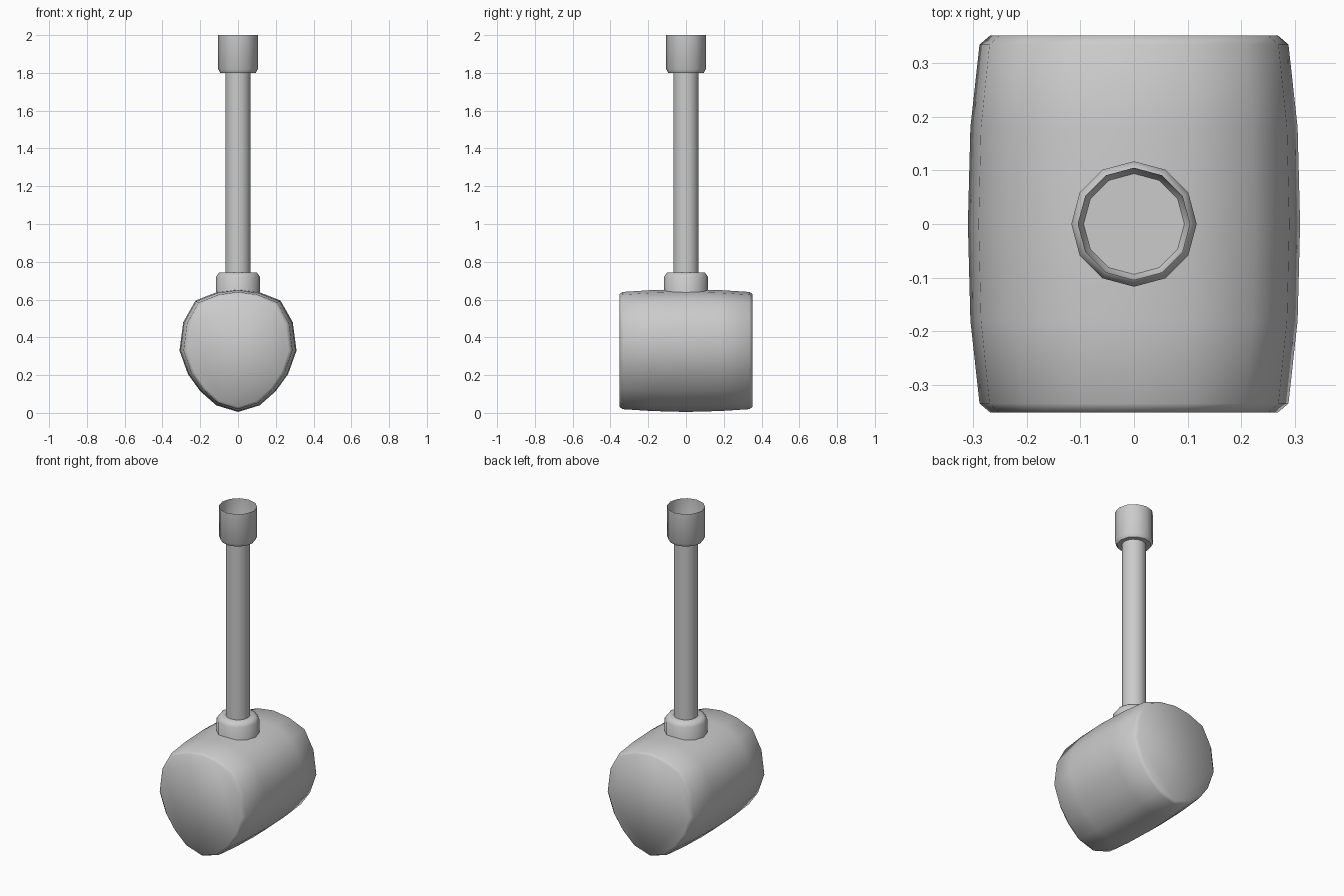
import bpy, bmesh, math

cube = bpy.data.objects.get("Cube")
if cube:
    bpy.data.objects.remove(cube, do_unlink=True)

grey = bpy.data.materials.new("plain grey")
grey.use_nodes = True
colour = (0.6, 0.6, 0.6, 1)
grey.diffuse_color = colour
grey.node_tree.nodes["Principled BSDF"].inputs["Base Color"].default_value = colour


def loft(name, rings, cap_start=False, cap_end=False, angle=60):
    """Skin a list of equal-length vertex rings."""
    bm = bmesh.new()
    rows = [[bm.verts.new(p) for p in ring] for ring in rings]
    for a, b in zip(rows, rows[1:]):
        for i in range(len(a)):
            j = (i + 1) % len(a)
            bm.faces.new((a[i], a[j], b[j], b[i]))
    if cap_start:
        bm.faces.new(rows[0][::-1])
    if cap_end:
        bm.faces.new(rows[-1])
    mesh = bpy.data.meshes.new(name)
    bm.to_mesh(mesh)
    bm.free()
    mesh.materials.append(grey)
    obj = bpy.data.objects.new(name, mesh)
    bpy.context.collection.objects.link(obj)
    bpy.ops.object.select_all(action="DESELECT")
    obj.select_set(True)
    bpy.context.view_layer.objects.active = obj
    bpy.ops.object.shade_smooth_by_angle(angle=math.radians(angle))
    return obj


def turned(name, profile, sides=12, **caps):
    """Stack of circles from (radius, height) pairs."""
    steps = [math.tau * i / sides for i in range(sides)]
    rings = [[(r * math.cos(t), r * math.sin(t), z) for t in steps]
             for r, z in profile]
    return loft(name, rings, **caps)


# Egg-shaped, barrel-sided head
half = [(0, 0.005), (0.115, 0.04), (0.2, 0.115), (0.265, 0.205), (0.31, 0.33),
        (0.29, 0.48), (0.225, 0.595), (0.11, 0.64), (0, 0.655)]
outline = half + [(-x, z) for x, z in half[-2:0:-1]]
mid = 0.33
# (distance from centre, width scale, height scale)
sections = [(0.352, 0.865, 0.92), (0.335, 0.93, 0.955), (0.18, 0.985, 0.985)]
sections = ([(-y, w, h) for y, w, h in sections] + [(0, 1, 1)] + sections[::-1])
loft("mallet_head",
     [[(x * w, y, mid + (z - mid) * h) for x, z in outline]
      for y, w, h in sections][::-1],
     cap_start=True, cap_end=True, angle=75)

# Collar where the shaft enters the head
turned("collar", [(0.117, 0.58), (0.117, 0.72), (0.1, 0.742), (0.06, 0.742)])

# Shaft
turned("shaft", [(0.067, 0.64), (0.067, 1.8)], sides=16)

# Open cup at the shaft end
turned("end_cup", [(0.06, 1.8), (0.094, 1.8), (0.105, 1.82), (0.105, 2.0)],
       cap_start=True)
